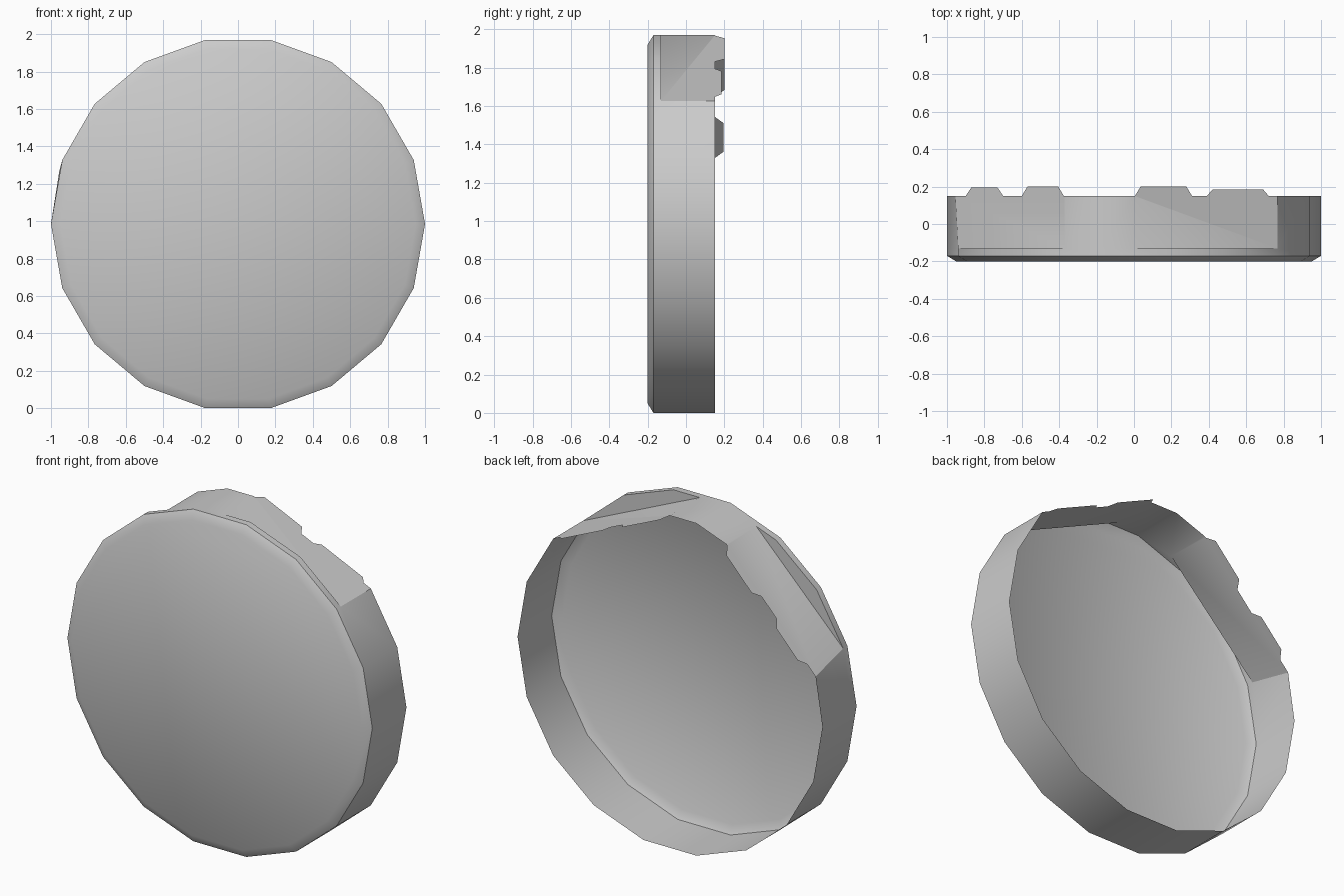
import bpy
import bmesh
import math
from mathutils import Vector

cube = bpy.data.objects.get("Cube")
if cube:
    bpy.data.objects.remove(cube, do_unlink=True)

grey = bpy.data.materials.new("plain grey")
grey.use_nodes = True
grey.diffuse_color = (0.6, 0.6, 0.6, 1)
grey.node_tree.nodes["Principled BSDF"].inputs["Base Color"].default_value = (0.6, 0.6, 0.6, 1)

SIDES = 18
CENTRE = math.cos(math.radians(10))
FACE_Y, CREASE_Y, LEDGE_Y, RIM_Y = -0.2, -0.17, -0.13, 0.15


def corner(degrees, radius=1.0):
    a = math.radians(degrees)
    return Vector((radius * math.cos(a), 0, CENTRE + radius * math.sin(a)))


def at(point, y):
    return Vector((point.x, y, point.z))


# Outline of the cap, with two extra corners where the flat cuts end
outline = {d: corner(d) for d in range(0, 360, 360 // SIDES)}
outline[90] = corner(80).lerp(corner(100), 0.5)
outline[112] = corner(100).lerp(corner(120), 0.6)
angles = sorted(outline)

bm = bmesh.new()
face_ring = [bm.verts.new(at(corner(d, 0.95), FACE_Y)) for d in range(0, 360, 20)]
face_ring = dict(zip(range(0, 360, 20), face_ring))
face_ring[90] = bm.verts.new((0, FACE_Y, face_ring[80].co.z))
face_ring[112] = bm.verts.new(face_ring[100].co.lerp(face_ring[120].co, 0.6))
crease = {d: bm.verts.new(at(outline[d], CREASE_Y)) for d in angles}
ledge = {d: bm.verts.new(at(outline[d], LEDGE_Y)) for d in angles}

# Front face, bevel and the narrow collar behind it
bm.faces.new([face_ring[d] for d in angles])
for a, b in zip(angles, angles[1:] + angles[:1]):
    bm.faces.new((face_ring[a], face_ring[b], crease[b], crease[a]))
    bm.faces.new((crease[a], crease[b], ledge[b], ledge[a]))

# Flat cuts: start, end, corners cut away, tabs as (x from, x to, height)
cuts = [
    (40, 90, (60, 80), [(0.72, 0.39, 0.185), (0.31, 0.005, 0.2)]),
    (112, 160, (120, 140), [(-0.375, -0.6, 0.2), (-0.7, -0.9, 0.195)]),
]
removed = [d for cut in cuts for d in cut[2]]
kept = [d for d in angles if d not in removed]
rim = {d: bm.verts.new(at(outline[d], RIM_Y)) for d in kept}
rim[160].co.x, rim[160].co.z = -0.955, 1.27
tab_edges = {}

for start, end, skipped, tabs in cuts:
    # Ledge left between the outline and the flat cut
    bm.faces.new([ledge[d] for d in (start, *skipped, end)])
    a, b = rim[start].co, rim[end].co
    points = []
    for x0, x1, y in tabs:
        slope = 0.03 if x1 < x0 else -0.03
        for x, depth in ((x0, RIM_Y), (x0 - slope, y), (x1 + slope, y), (x1, RIM_Y)):
            p = a.lerp(b, (x - a.x) / (b.x - a.x))
            points.append(bm.verts.new(at(p, depth)))
    tab_edges[start] = points

# Rear wall, following the cuts and their tabs
for a, b in zip(kept, kept[1:] + kept[:1]):
    tabs = tab_edges.get(a, [])
    bm.faces.new([ledge[b], ledge[a], rim[a], *tabs, rim[b]])

bmesh.ops.recalc_face_normals(bm, faces=bm.faces)
mesh = bpy.data.meshes.new("cap_shell")
bm.to_mesh(mesh)
bm.free()
mesh.materials.append(grey)
cap = bpy.data.objects.new("cap_shell", mesh)
bpy.context.collection.objects.link(cap)

for other in bpy.context.selected_objects:
    other.select_set(False)
cap.select_set(True)
bpy.context.view_layer.objects.active = cap
bpy.ops.object.shade_smooth_by_angle(angle=math.radians(34))
